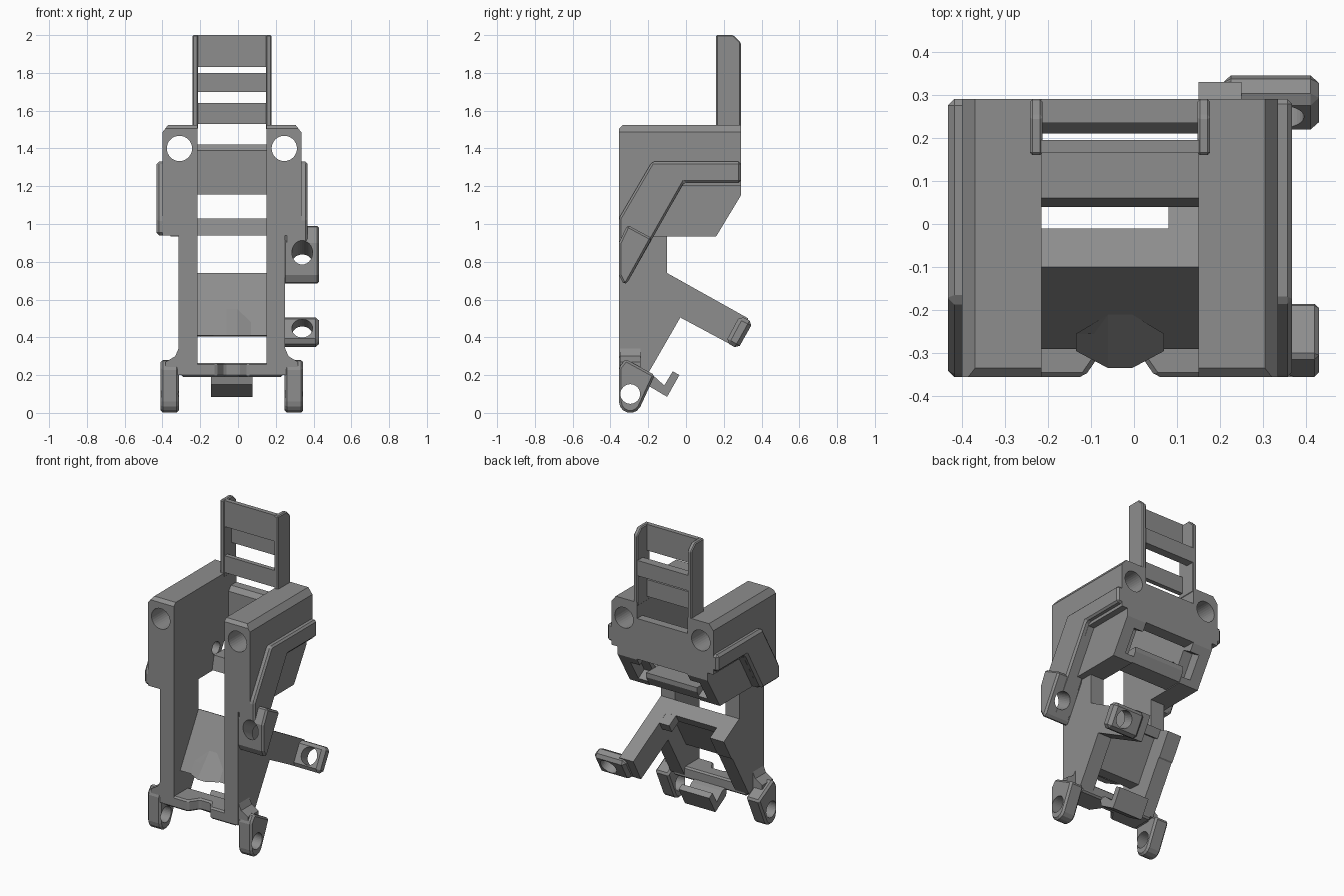
import bpy, bmesh, math
from mathutils import Vector, Matrix

if "Cube" in bpy.data.objects:
    bpy.data.objects.remove(bpy.data.objects["Cube"])

XC = -0.0325                      # centre of the channel
N = Vector((0, 0.866, -0.5))      # direction of the slanted lugs and recess

grey = bpy.data.materials.new("grey_plastic")
grey.diffuse_color = (0.27, 0.27, 0.27, 1)
grey.use_nodes = True
grey.node_tree.nodes["Principled BSDF"].inputs["Base Color"].default_value = grey.diffuse_color


def finish(name, bm, bevel=0.0):
    bmesh.ops.recalc_face_normals(bm, faces=bm.faces)
    me = bpy.data.meshes.new(name)
    bm.to_mesh(me)
    bm.free()
    ob = bpy.data.objects.new(name, me)
    bpy.context.collection.objects.link(ob)
    me.materials.append(grey)
    if bevel:
        m = ob.modifiers.new("edge", 'BEVEL')
        m.width, m.segments, m.limit_method = bevel, 1, 'ANGLE'
    return ob


def prism(name, pts, depth_from, depth_to, axis='x', bevel=0.0):
    """Extrude a profile: (y,z) along x, (x,z) along y, (x,y) along z."""
    bm = bmesh.new()
    place = {'x': lambda a, b, d: (d, a, b), 'y': lambda a, b, d: (a, d, b),
             'z': lambda a, b, d: (a, b, d)}[axis]
    f = bm.faces.new([bm.verts.new(place(a, b, depth_from)) for a, b in pts])
    r = bmesh.ops.extrude_face_region(bm, geom=[f])
    shift = Vector(place(0, 0, depth_to - depth_from))
    bmesh.ops.translate(bm, vec=shift,
                        verts=[v for v in r['geom'] if isinstance(v, bmesh.types.BMVert)])
    return finish(name, bm, bevel)


def box(name, x0, x1, y0, y1, z0, z1, bevel=0.0):
    return prism(name, [(y0, z0), (y1, z0), (y1, z1), (y0, z1)], x0, x1, 'x', bevel)


def cylinder_cutter(name, centre, direction, radius, length):
    bm = bmesh.new()
    rot = Vector(direction).to_track_quat('Z', 'Y').to_matrix().to_4x4()
    bmesh.ops.create_cone(bm, cap_ends=True, segments=32, radius1=radius, radius2=radius,
                          depth=length, matrix=Matrix.Translation(centre) @ rot)
    return finish(name, bm)


def cut(target, cutter):
    m = target.modifiers.new("cut", 'BOOLEAN')
    m.operation, m.solver, m.object = 'DIFFERENCE', 'EXACT', cutter
    cutter.hide_render = True
    cutter.hide_set(True)


# Slanted recess and cross bore shared by both lower blocks
recess = prism("recess_cutter", [(0.285, 1.09), (0.205, 0.955), (0.12, 1.005), (0.20, 1.14)],
               XC - 0.25, XC + 0.25)
bore = cylinder_cutter("bore_cutter", (XC, 0.08, 1.07), (1, 0, 0), 0.04, 0.5)
foot_bore = cylinder_cutter("foot_bore_cutter", (XC, -0.295, 0.10), (1, 0, 0), 0.052, 1.2)

for s, side in ((-1, "left"), (1, "right")):
    def xs(a, b):
        return XC + s * a, XC + s * b

    # Upper wall with chamfered top edges, clipped to its slanted lower outline
    a, o = 0.1825, 0.3675
    upper = prism(side + "_upper_wall",
                  [(-0.355, 0.94), (-0.355, 1.505), (-0.335, 1.525), (0.29, 1.525),
                   (0.29, 1.20), (-0.02, 1.20), (-0.17, 0.94)], *xs(a, o))
    trim = prism(side + "_corner_cutter",
                 [(XC + s * 0.325, 1.54), (XC + s * 0.38, 1.54), (XC + s * 0.38, 1.47)],
                 -0.5, 0.5, 'y')
    tube = cylinder_cutter(side + "_tube_cutter", (XC + s * 0.2775, 0, 1.40), (0, 1, 0), 0.067, 1.2)
    cut(upper, trim)
    cut(upper, tube)

    # Narrower block below the raised band
    block = prism(side + "_lower_block",
                  [(-0.33, 0.935), (-0.17, 1.21), (0.29, 1.21), (0.29, 1.15), (0.16, 0.935)],
                  *xs(a, 0.325))
    cut(block, recess)
    cut(block, bore)

    # Raised angled band along the outside
    end = [(-0.17, 0.94), (-0.355, 0.94)] if s < 0 else [(-0.31, 0.69), (-0.33, 0.68), (-0.355, 0.73)]
    prism(side + "_band", [(-0.355, 1.03), (-0.18, 1.33), (0.29, 1.33), (0.29, 1.22),
                           (-0.01, 1.22)] + end, *xs(0.28, 0.40), bevel=0.015)

    # Lower wall; the right one carries on into the arm
    tip = [(0.06, 0.65), (-0.02, 0.51)] if s < 0 else [(0.33, 0.50), (0.25, 0.355)]
    prism(side + "_lower_wall",
          [(-0.355, 0.20), (-0.355, 0.95), (-0.10, 0.95), (-0.10, 0.74)] + tip +
          [(-0.03, 0.505), (-0.20, 0.21)], *xs(a, 0.2825))

    # Rounded foot with a pivot bore
    arc = [(-0.295 + 0.06 * math.cos(math.radians(t)), 0.06 + 0.06 * math.sin(math.radians(t)))
           for t in range(180, 331, 25)]
    foot = prism(side + "_foot", arc + [(-0.165, 0.20), (-0.32, 0.285), (-0.355, 0.24)],
                 *xs(0.28, 0.377), bevel=0.012)
    cut(foot, foot_bore)
    # Flared web joining the foot to the wall
    prism(side + "_foot_web", [(XC + s * 0.25, 0.34), (XC + s * 0.2825, 0.34),
                               (XC + s * 0.30, 0.30), (XC + s * 0.35, 0.27),
                               (XC + s * 0.35, 0.20), (XC + s * 0.25, 0.20)], -0.35, -0.24, 'y')

    # Tower rail
    prism(side + "_tower_rail", [(0.16, 1.50), (0.16, 2.0), (0.25, 2.0), (0.29, 1.96), (0.29, 1.50)],
          *xs(a - 0.003, 0.2095), bevel=0.006)

L, R = XC - 0.184, XC + 0.184     # inner span of the channel

# Tower panels and cross bars
box("tower_top_panel", L, R, 0.165, 0.195, 1.83, 2.0)
box("tower_lower_panel", L, R, 0.165, 0.195, 1.53, 1.64)
box("tower_back_bar", L, R, 0.235, 0.29, 1.70, 1.80)
prism("back_wall", [(0.21, 1.155), (0.21, 1.39), (0.235, 1.42), (0.29, 1.42), (0.29, 1.155)], L, R)
prism("lower_cross_bar", [(0.04, 0.94), (0.16, 0.94), (0.195, 1.0), (0.195, 1.03), (0.06, 1.03)], L, R)

# Slanted inner plate with its short roof and a central rib
prism("slanted_plate", [(-0.10, 0.74), (-0.01, 0.69), (-0.04, 0.64), (-0.07, 0.657),
                        (-0.215, 0.405), (-0.29, 0.41)], L, R)
prism("arm_root", [(-0.10, 0.74), (0.06, 0.65), (0.03, 0.598), (-0.13, 0.688)], 0.08, R)
rib = bmesh.new()
low = [rib.verts.new(p) for p in ((-0.135, -0.295, 0.41), (-0.06, -0.335, 0.41),
                                  (-0.005, -0.335, 0.41), (0.07, -0.295, 0.41))]
top = [rib.verts.new(p) for p in ((-0.135, -0.255, 0.48), (-0.06, -0.21, 0.55),
                                  (-0.005, -0.21, 0.55), (0.07, -0.255, 0.48))]
for i in range(3):
    rib.faces.new((low[i], low[i + 1], top[i + 1], top[i]))
rib.faces.new(low)
rib.faces.new(top)
finish("plate_rib", rib)

# Bottom bar with a trapezoid notch, and the hook under it
prism("bottom_bar", [(-0.30, -0.355), (-0.115, -0.355), (-0.07, -0.29), (0.005, -0.29),
                     (0.05, -0.355), (0.235, -0.355), (0.235, -0.20), (-0.30, -0.20)],
      0.19, 0.265, 'z', bevel=0.01)
prism("hook", [(-0.22, 0.21), (-0.17, 0.195), (-0.115, 0.145), (-0.07, 0.22), (-0.035, 0.20),
               (-0.10, 0.085), (-0.21, 0.15)], XC - 0.11, XC + 0.11)

# Side lugs with slanted screw holes
for name, pts, x0, c in (
        ("upper_lug", [(-0.355, 0.90), (-0.31, 0.995), (-0.18, 0.925), (-0.31, 0.69),
                       (-0.33, 0.68), (-0.355, 0.73)], 0.24, (0.34, -0.27, 0.80)),
        ("arm_lug", [(0.285, 0.515), (0.355, 0.48), (0.275, 0.338), (0.21, 0.375)],
         0.205, (0.34, 0.28, 0.43))):
    lug = prism(name, pts, x0, 0.43)
    # chamfer the outer end corners
    m = lug.modifiers.new("edge", 'BEVEL')
    m.width, m.segments, m.limit_method = 0.02, 1, 'ANGLE'
    cut(lug, cylinder_cutter(name + "_hole_cutter", c, N, 0.055, 0.5))
    if name == "upper_lug":
        cut(bpy.data.objects["right_band"], bpy.data.objects["upper_lug_hole_cutter"])
